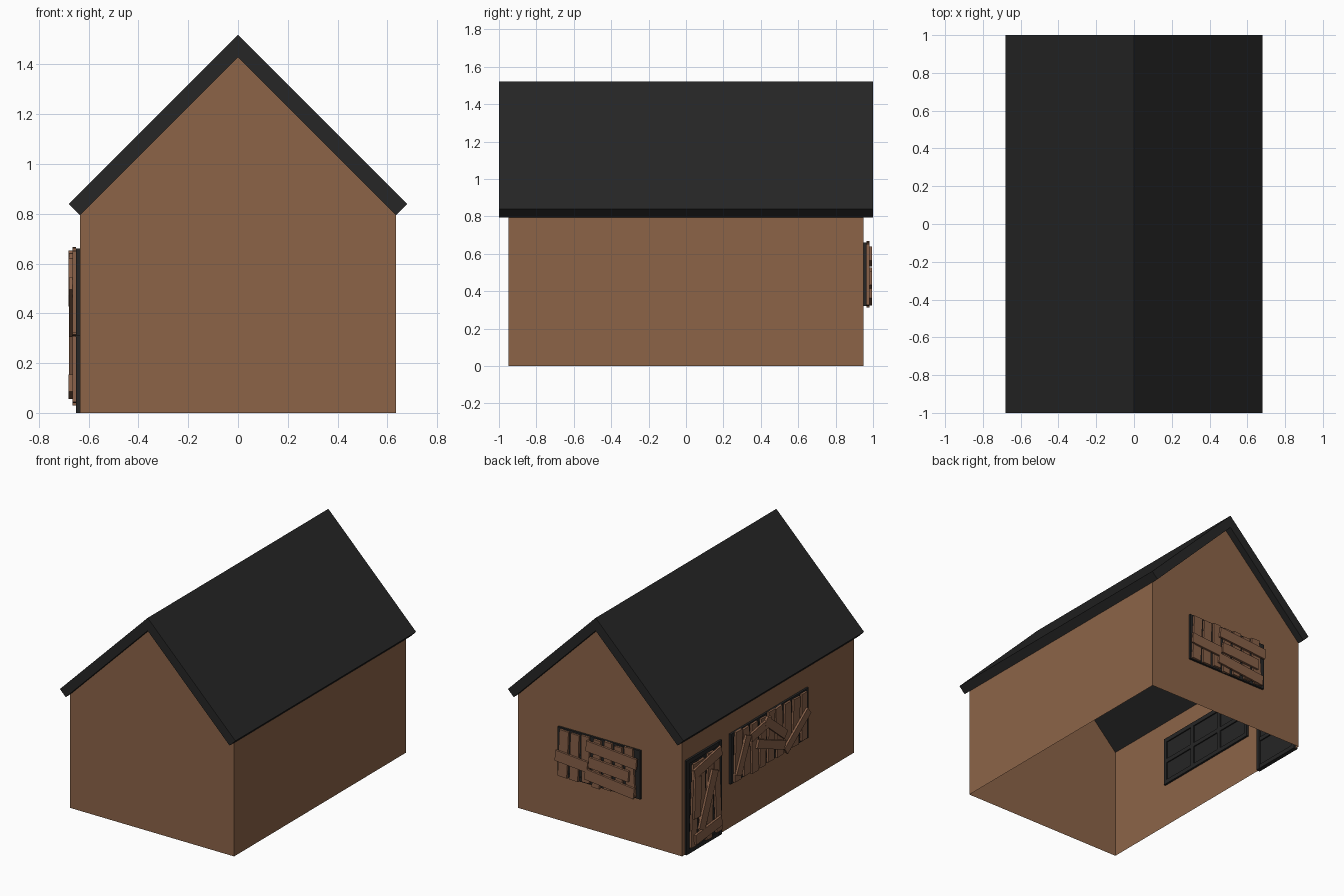
import bpy, bmesh, math, random
from mathutils import Matrix, Vector

if "Cube" in bpy.data.objects:
    bpy.data.objects.remove(bpy.data.objects["Cube"])

random.seed(4)


def material(name, rgb):
    m = bpy.data.materials.new(name)
    m.diffuse_color = (*rgb, 1)
    m.use_nodes = True
    m.node_tree.nodes["Principled BSDF"].inputs["Base Color"].default_value = m.diffuse_color
    return m


WALL = material("wall_brown", (0.262, 0.127, 0.064))
DARK = material("charcoal", (0.019, 0.019, 0.019))
PLANK = material("plank_brown", (0.245, 0.118, 0.066))


def finish(name, bm, mat):
    me = bpy.data.meshes.new(name)
    bmesh.ops.recalc_face_normals(bm, faces=bm.faces)
    bm.to_mesh(me)
    bm.free()
    me.materials.append(mat)
    ob = bpy.data.objects.new(name, me)
    bpy.context.collection.objects.link(ob)
    return ob


def prism(name, profile, half, mat, skip=()):
    """Extrude an x-z profile along y; skip lists profile edges left open."""
    bm = bmesh.new()
    a, b = [[bm.verts.new((x, y, z)) for x, z in profile] for y in (-half, half)]
    bm.faces.new(a)
    bm.faces.new(b[::-1])
    n = len(profile)
    for i in range(n):
        if i not in skip:
            j = (i + 1) % n
            bm.faces.new((a[i], b[i], b[j], a[j]))
    return finish(name, bm, mat)


# Wall shell: open floor, slopes closed by the roof
prism("walls", [(-0.635, 0), (0.635, 0), (0.635, 0.795), (0, 1.43), (-0.635, 0.795)],
      0.95, WALL, skip=(0, 2, 3))
# Roof slabs
prism("roof", [(-0.635, 0.795), (0, 1.43), (0.635, 0.795),
               (0.68, 0.84), (0, 1.52), (-0.68, 0.84)], 1.0, DARK)

# Wall frames: local x = along the wall seen from outside, y = up, z = outward
SIDE = Matrix(((0, 0, -1, -0.635), (-1, 0, 0, 0), (0, 1, 0, 0), (0, 0, 0, 1)))
BACK = Matrix(((-1, 0, 0, 0), (0, 0, 1, 0.95), (0, 1, 0, 0), (0, 0, 0, 1)))


def box(bm, frame, u, v, w, h, d0, d1, angle=0):
    m = (frame @ Matrix.Translation((u, v, (d0 + d1) / 2))
         @ Matrix.Rotation(angle, 4, 'Z') @ Matrix.Diagonal((w, h, d1 - d0, 1)))
    bmesh.ops.create_cube(bm, size=1, matrix=m)


def panel(name, frame, u0, u1, v0, v1, cols, rows, t=0.03):
    """Dark framed panel with recessed panes, showing on both wall faces."""
    bm = bmesh.new()
    uc, vc, w, h = (u0 + u1) / 2, (v0 + v1) / 2, u1 - u0, v1 - v0
    box(bm, frame, uc, vc, w - t, h - t, -0.006, 0.008)
    for i in range(cols + 1):
        box(bm, frame, u0 + t / 2 + (w - t) * i / cols, vc, t, h, -0.015, 0.015)
    for j in range(rows + 1):
        box(bm, frame, uc, v0 + t / 2 + (h - t) * j / rows, w, t, -0.0145, 0.0145)
    finish(name, bm, DARK)


def slats(name, frame, u0, u1, v0, v1, count):
    """Uneven upright boards, first layer."""
    bm = bmesh.new()
    step = (u1 - u0) / count
    for i in range(count):
        h = (v1 - v0) * random.uniform(0.93, 1.0)
        box(bm, frame, u0 + step * (i + 0.5), (v0 + v1) / 2 + random.uniform(-0.008, 0.008),
            step * random.uniform(0.66, 0.82), h, 0.015, 0.03, random.uniform(-0.07, 0.07))
    finish(name, bm, PLANK)


def boards(name, frame, ends, width):
    """Crossing boards given by their end points, second layer."""
    bm = bmesh.new()
    for k, (a, b, c, d) in enumerate(ends):
        p, q = Vector((a, b)), Vector((c, d))
        mid, run = (p + q) / 2, q - p
        box(bm, frame, mid.x, mid.y, run.length, width, 0.03, 0.044 + 0.0008 * (k % 3),
            math.atan2(run.y, run.x))
    finish(name, bm, PLANK)


# Boarded door on the left side
panel("door", SIDE, -0.92, -0.53, 0.0, 0.66, 1, 3)
slats("door_slats", SIDE, -0.89, -0.55, 0.03, 0.64, 4)
boards("door_boards", SIDE, [(-0.87, 0.55, -0.57, 0.61), (-0.79, 0.14, -0.64, 0.50),
                             (-0.86, 0.09, -0.57, 0.12), (-0.84, 0.24, -0.83, 0.52)], 0.07)

# Boarded wide window on the left side
panel("side_window", SIDE, -0.43, 0.43, 0.31, 0.66, 3, 2)
slats("side_window_slats", SIDE, -0.41, 0.41, 0.31, 0.66, 9)
boards("side_window_boards", SIDE, [(-0.38, 0.36, -0.27, 0.60), (-0.17, 0.50, 0.13, 0.38),
                                    (-0.08, 0.63, 0.14, 0.45), (0.14, 0.33, 0.40, 0.52),
                                    (-0.24, 0.57, -0.02, 0.61)], 0.06)

# Boarded window on the back gable
panel("back_window", BACK, -0.32, 0.32, 0.32, 0.66, 2, 2)
slats("back_window_slats", BACK, -0.31, 0.29, 0.32, 0.66, 7)
boards("back_window_boards", BACK, [(-0.32, 0.47, -0.07, 0.45), (-0.08, 0.60, 0.31, 0.57),
                                    (-0.06, 0.49, 0.25, 0.47), (-0.09, 0.40, 0.29, 0.36)], 0.075)
